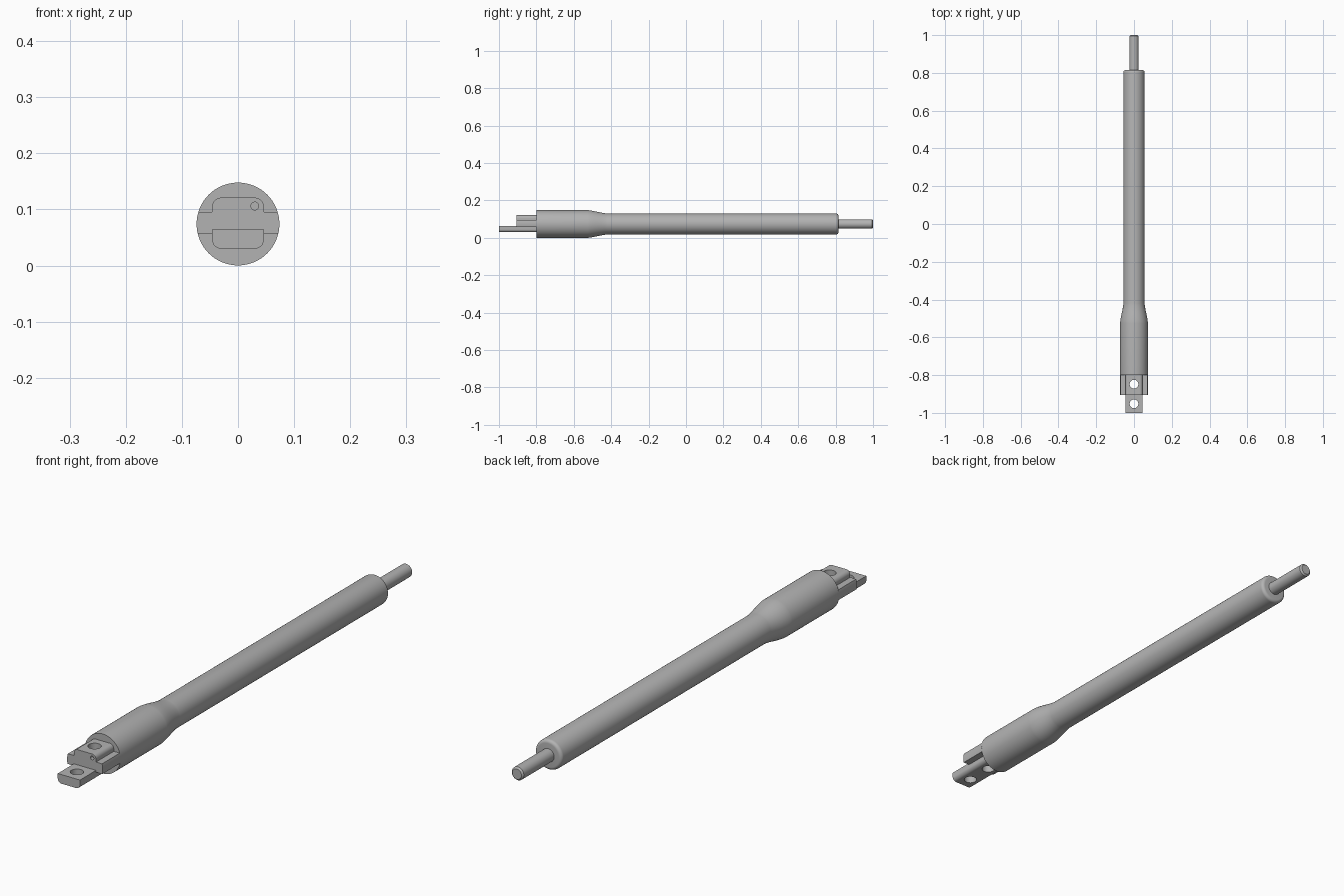
import bpy, bmesh, math
from mathutils import Matrix, Vector

cube = bpy.data.objects.get("Cube")
if cube:
    bpy.data.objects.remove(cube, do_unlink=True)

AXIS_Z = 0.074   # height of the long centre line
R = 0.0738       # radius of the thick socket end

steel = bpy.data.materials.new("Grey steel")
steel.use_nodes = True
steel.diffuse_color = (0.45, 0.45, 0.45, 1)
steel.node_tree.nodes["Principled BSDF"].inputs["Base Color"].default_value = steel.diffuse_color


def make_object(name, bm):
    bmesh.ops.recalc_face_normals(bm, faces=bm.faces)
    mesh = bpy.data.meshes.new(name)
    bm.to_mesh(mesh)
    bm.free()
    mesh.materials.append(steel)
    obj = bpy.data.objects.new(name, mesh)
    bpy.context.collection.objects.link(obj)
    return obj


def smooth(obj):
    bpy.ops.object.select_all(action='DESELECT')
    obj.select_set(True)
    bpy.context.view_layer.objects.active = obj
    bpy.ops.object.shade_smooth_by_angle(angle=math.radians(30))


def lathe(name, profile, steps=64):
    """Spin (y, radius) points around the long axis."""
    bm = bmesh.new()
    verts = [bm.verts.new((r, y, AXIS_Z)) for y, r in profile]
    edges = [bm.edges.new(pair) for pair in zip(verts, verts[1:])]
    bmesh.ops.spin(bm, geom=verts + edges, cent=(0, 0, AXIS_Z), axis=(0, 1, 0),
                   angle=math.tau, steps=steps)
    bmesh.ops.remove_doubles(bm, verts=bm.verts, dist=1e-5)
    obj = make_object(name, bm)
    smooth(obj)
    return obj


def arc(cx, cz, r, start, end, n=8):
    angles = [math.radians(start + (end - start) * i / n) for i in range(n + 1)]
    return [(cx + r * math.cos(a), cz + r * math.sin(a)) for a in angles]


def extrude(name, half, y0, y1):
    """Mirror a half outline in x, then extrude it along y."""
    outline = half + [(-x, z) for x, z in reversed(half)]
    bm = bmesh.new()
    face = bm.faces.new([bm.verts.new((x, y0, z)) for x, z in outline])
    new = bmesh.ops.extrude_face_region(bm, geom=[face])["geom"]
    bmesh.ops.translate(bm, vec=(0, y1 - y0, 0),
                        verts=[v for v in new if isinstance(v, bmesh.types.BMVert)])
    return make_object(name, bm)


def drill(obj, centre, radius, depth, axis):
    """Cut a round hole with a hidden cylinder."""
    bm = bmesh.new()
    turn = Vector((0, 0, 1)).rotation_difference(Vector(axis)).to_matrix().to_4x4()
    bmesh.ops.create_cone(bm, cap_ends=True, segments=32, radius1=radius, radius2=radius,
                          depth=depth, matrix=Matrix.Translation(centre) @ turn)
    cutter = make_object("hole_cutter", bm)
    cutter.hide_render = True
    mod = obj.modifiers.new("Hole", 'BOOLEAN')
    mod.operation, mod.solver, mod.object = 'DIFFERENCE', 'EXACT', cutter
    bpy.context.view_layer.objects.active = obj
    bpy.ops.object.modifier_apply(modifier=mod.name)
    bpy.data.objects.remove(cutter, do_unlink=True)


# Main tube: thick socket, smooth taper, long shaft with a rounded shoulder
THIN = 0.056
taper = []
for i in range(13):
    t = i / 12
    s = 0.5 * t + 0.5 * t * t * (3 - 2 * t)
    taper.append((-0.525 + 0.105 * t, R + (THIN - R) * s))
shoulder = [(y, r) for r, y in arc(THIN - 0.012, 0.803, 0.012, 0, 90, 6)]
lathe("main_tube", [(-0.8, 0), (-0.8, R)] + taper + shoulder + [(0.815, 0)])

# Thin rod with a chamfered tip
lathe("end_rod", [(0.80, 0), (0.80, 0.025), (0.994, 0.025), (1.0, 0.019), (1.0, 0)], 40)

# Upper tongue: wide wings following the socket's curve, raised rounded middle
LOW, LEDGE, TOP, HALF, FILLET = 0.057, 0.095, 0.121, 0.046, 0.016
a0 = math.degrees(math.asin((LOW - AXIS_Z) / R))
a1 = math.degrees(math.asin((LEDGE - AXIS_Z) / R))
upper = [(0, LOW)] + arc(0, AXIS_Z, R, a0, a1) + [(HALF, LEDGE)] \
    + arc(HALF - FILLET, TOP - FILLET, FILLET, 0, 90)
tongue = extrude("upper_tongue", upper, -0.905, -0.798)
drill(tongue, (0, -0.848, 0.09), 0.023, 0.2, (0, 0, 1))
drill(tongue, (0.03, -0.905, 0.106), 0.007, 0.06, (0, 1, 0))
smooth(tongue)

# Lower plate: longer, rounded underneath, with two bolt holes
lower = arc(HALF - FILLET, 0.03 + FILLET, FILLET, -90, 0) + [(HALF, 0.064)]
plate = extrude("lower_plate", lower, -1.0, -0.798)
for y in (-0.848, -0.952):
    drill(plate, (0, y, 0.05), 0.023, 0.2, (0, 0, 1))
smooth(plate)
